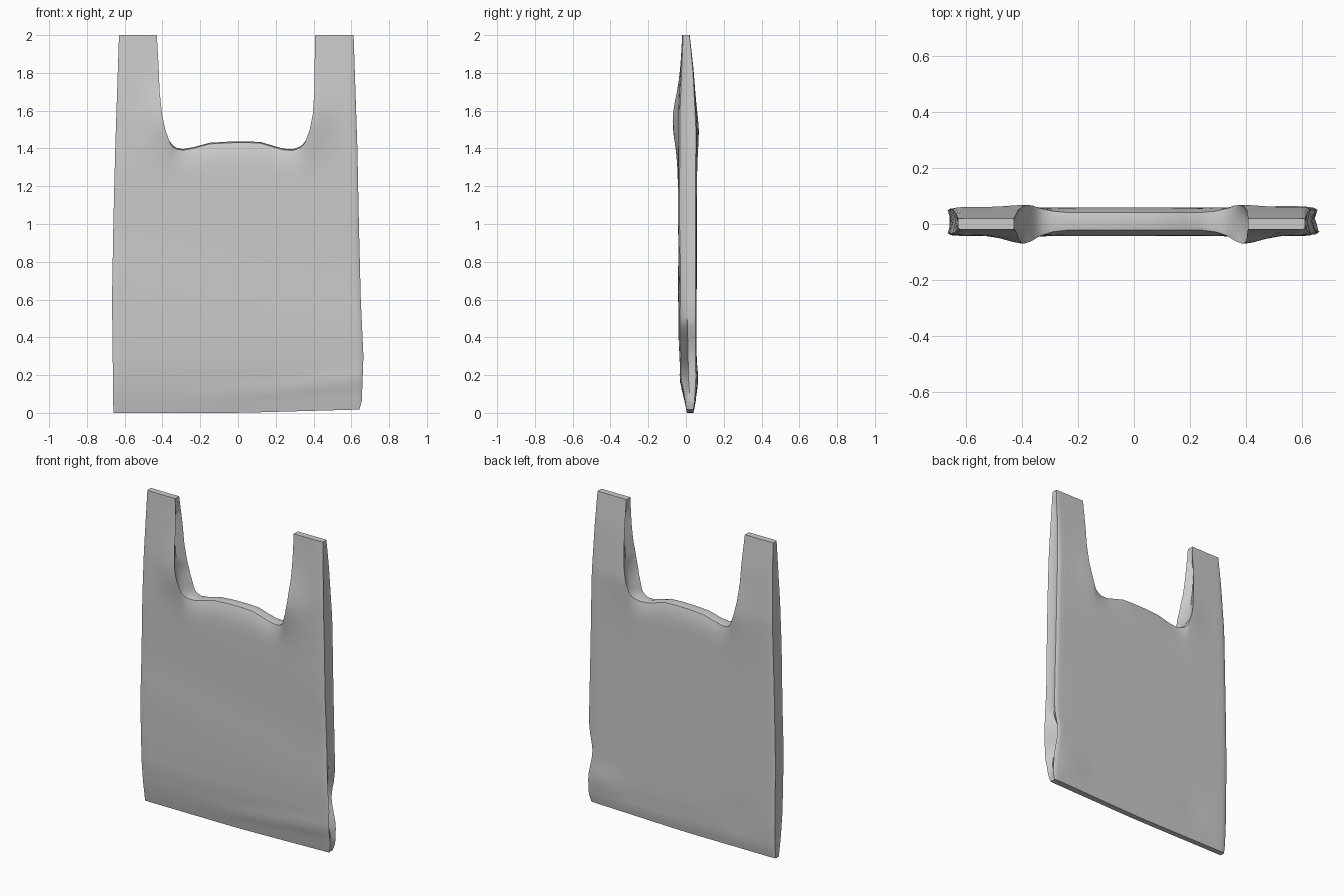
import bpy, bmesh, math

if "Cube" in bpy.data.objects:
    bpy.data.objects.remove(bpy.data.objects["Cube"])


def interp(table, v):
    """Smooth interpolation in a list of (key, value) pairs."""
    if v <= table[0][0]:
        return table[0][1]
    for (a, p), (b, q) in zip(table, table[1:]):
        if v <= b:
            return p + (q - p) * (v - a) / (b - a)
    return table[-1][1]


def bump(v, centre, width):
    return math.exp(-((v - centre) / width) ** 2)


# Outline and thickness profiles, keyed by height
LEFT = [(0, -.66), (.6, -.667), (1, -.66), (1.4, -.65), (2, -.63)]
RIGHT = [(0, .642), (.05, .655), (.3, .664), (.6, .65), (1, .64), (1.4, .632), (2, .612)]
IN_LEFT = [(1.43, -.36), (1.5, -.385), (1.58, -.402), (1.7, -.415), (1.85, -.421), (2, -.43)]
IN_RIGHT = [(1.43, .355), (1.5, .38), (1.58, .396), (1.7, .404), (1.85, .406), (2, .408)]
FRONT = [(0, .005), (.05, -.005), (.12, -.017), (.25, -.032), (.4, -.038), (1.3, -.042), (1.6, -.04), (2, -.02)]
BACK = [(0, .04), (.06, .05), (.2, .056), (1.2, .058), (1.5, .06), (1.8, .042), (2, .02)]
RIM = [(-.36, 1.43), (-.345, 1.41), (-.325, 1.397), (-.29, 1.391), (-.24, 1.4), (-.15, 1.424),
       (-.05, 1.43), (.05, 1.431), (.12, 1.428), (.18, 1.41), (.24, 1.393), (.29, 1.39),
       (.32, 1.4), (.34, 1.412), (.355, 1.43)]

SPLIT = [0, .03, .1, .25, .45, .65, .85, .95, 1]
NH, NM = len(SPLIT) - 1, len(RIM) - 1
NC = 2 * NH + NM
LOW = [0, .012, .03, .055, .085, .12, .16, .2, .25, .3, .35, .4, .46, .52, .6, .7, .8, .9,
       1, 1.1, 1.2, 1.27, 1.32, 1.36, 1.39, 1.41, 1.43]
HIGH = [1.45, 1.47, 1.5, 1.54, 1.58, 1.64, 1.7, 1.76, 1.82, 1.88, 1.94, 1.975, 1.99, 2]
ROWS = LOW + HIGH
NB = len(LOW) - 1


def flat_point(c, r):
    """Position on the bag outline for a grid column and row."""
    z = ROWS[r]
    if c <= NH:
        a, b = interp(LEFT, z), interp(IN_LEFT, z)
        x = a + (b - a) * SPLIT[c]
    elif c >= NH + NM:
        a, b = interp(RIGHT, z), interp(IN_RIGHT, z)
        x = a + (b - a) * SPLIT[NC - c]
    else:
        x, top = RIM[c - NH]
        if z > 1.1:
            z = 1.1 + (z - 1.1) * (top - 1.1) / .33
    if z < .1:
        z += .018 * max(0, x / .65) * (1 - z / .1)
    return x, z


def sheet_y(c, r, front):
    x, z = flat_point(c, r)
    shoulder = bump(abs(x), .39, .09)
    if front:
        y = interp(FRONT, z) - .03 * shoulder * bump(z, 1.55, .17)
        y -= .012 * bump(z, .08 + .12 * (x + .2), .03) * max(0, min(1, x + .3))
        y += .003 * math.sin(9 * z + 2 * x) * bump(z, .8, .4)
    else:
        y = interp(BACK, z) + .008 * shoulder * bump(z, 1.5, .15)
        y += .01 * bump(x, .55, .12) * bump(z, .17, .08)
        y -= .005 * bump(x, -.4, .1) * bump(z, .2, .08)
    # Softened side folds, and a mouth that curls shut
    edge = min(c, NC - c)
    pull = (.16, .04)[edge] if edge < 2 else 0
    if NH < c < NH + NM and z > 1.28:
        drop = max(0, 1 - (RIM[c - NH][1] - z) / .12)
        pull += .38 * drop ** 2 * min(1, (.37 - abs(x)) / .1)
    return y + pull * (.012 - y)


bm = bmesh.new()


def make_sheet(front):
    grid = {}
    for r in range(len(ROWS)):
        for c in range(NC + 1):
            if r <= NB or c <= NH or c >= NH + NM:
                x, z = flat_point(c, r)
                # Crumpled lower right corner
                if not front:
                    x -= .035 * bump(z, .34, .12) * max(0, (x - .5) / .16)
                grid[c, r] = bm.verts.new((x, sheet_y(c, r, front), z))
    for (c, r) in list(grid):
        if r >= NB and NH <= c < NH + NM:
            continue
        keys = [(c, r), (c + 1, r), (c + 1, r + 1), (c, r + 1)]
        if all(k in grid for k in keys):
            bm.faces.new([grid[k] for k in keys])
    return grid


front_sheet, back_sheet = make_sheet(True), make_sheet(False)

# Ordered rim of the panel: base, right side, handles and mouth, left side
last = len(ROWS) - 1
loop = [(c, 0) for c in range(NC)] + [(NC, r) for r in range(last)]
loop += [(c, last) for c in range(NC, NH + NM, -1)]
loop += [(NH + NM, r) for r in range(last, NB, -1)]
loop += [(c, NB) for c in range(NH + NM, NH, -1)]
loop += [(NH, r) for r in range(NB, last)]
loop += [(c, last) for c in range(NH, 0, -1)] + [(0, r) for r in range(last, 0, -1)]

# Gusset folds and handle channels
middle = []
for c, r in loop:
    p = (front_sheet[c, r].co + back_sheet[c, r].co) / 2
    fade = max(0, min(1, (2 - p.z) / .15, p.z / .1))
    if c == 0:
        p.x += .012 * fade
    elif c == NC:
        p.x -= (.012 + .06 * bump(p.z, .33, .13)) * fade
    elif r > NB and c == NH:
        p.x -= .03 * fade * min(1, (p.z - 1.43) / .08)
    elif r > NB and c == NH + NM:
        p.x += .03 * fade * min(1, (p.z - 1.43) / .08)
    elif r == NB:
        p.z += .006
    middle.append(bm.verts.new(p))

for i, key in enumerate(loop):
    j = (i + 1) % len(loop)
    for grid in (front_sheet, back_sheet):
        bm.faces.new((grid[key], grid[loop[j]], middle[j], middle[i]))

bmesh.ops.recalc_face_normals(bm, faces=bm.faces)
mesh = bpy.data.meshes.new("carrier_bag")
bm.to_mesh(mesh)
bm.free()
bag = bpy.data.objects.new("carrier_bag", mesh)
bpy.context.collection.objects.link(bag)
bpy.context.view_layer.objects.active = bag
bag.select_set(True)
bpy.ops.object.shade_smooth_by_angle(angle=math.radians(50))
